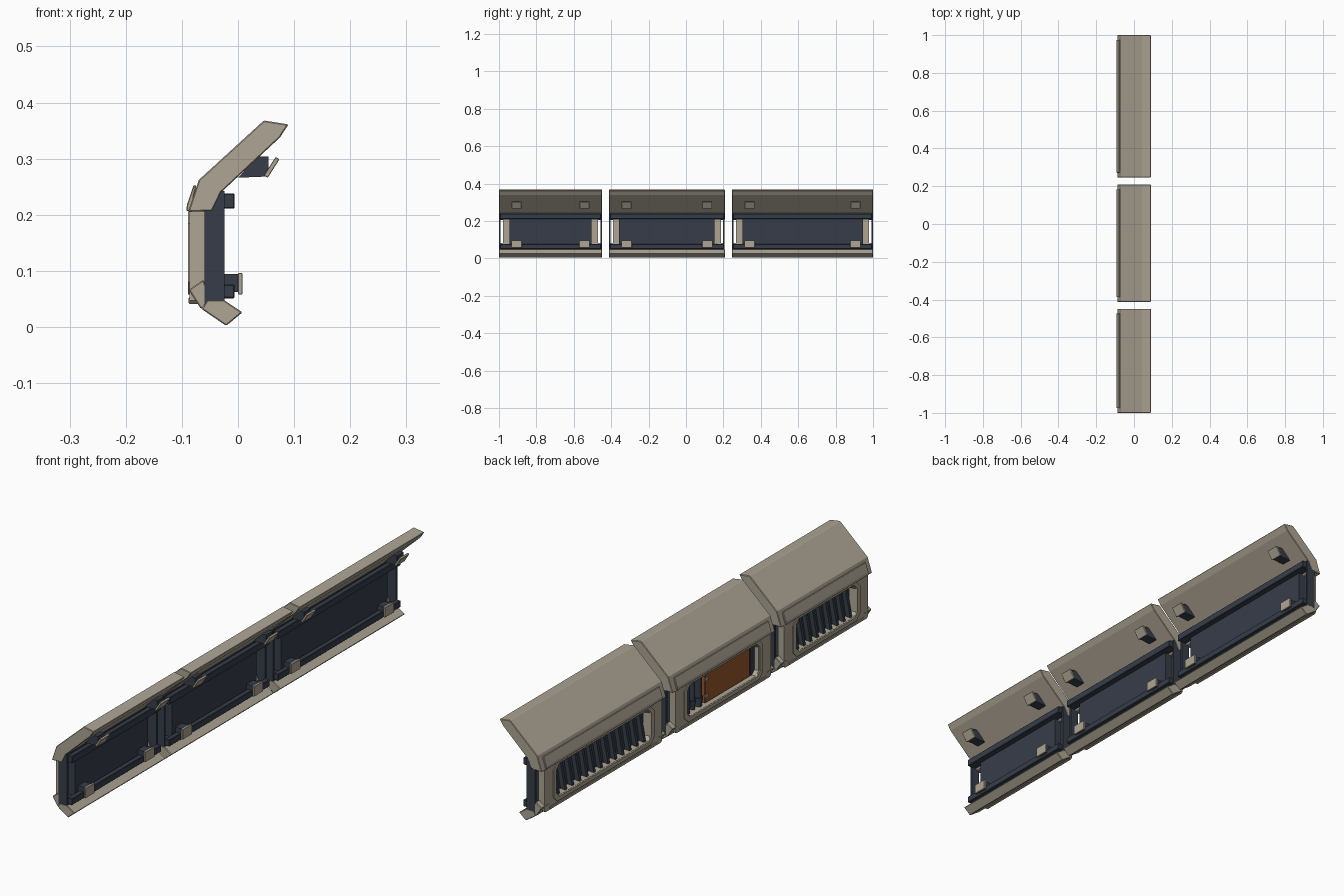
import bpy, bmesh, math

if "Cube" in bpy.data.objects:
    bpy.data.objects.remove(bpy.data.objects["Cube"])


def material(name, rgb):
    m = bpy.data.materials.new(name)
    m.diffuse_color = (*rgb, 1)
    m.use_nodes = True
    m.node_tree.nodes["Principled BSDF"].inputs["Base Color"].default_value = m.diffuse_color
    return m


TAN = material("warm_grey", (0.42, 0.375, 0.30))
NAVY = material("dark_navy", (0.037, 0.046, 0.066))
ORANGE = material("rust_orange", (0.31, 0.095, 0.025))


def finish(bm, name, mat, bevel=0.0):
    bmesh.ops.recalc_face_normals(bm, faces=bm.faces)
    me = bpy.data.meshes.new(name)
    bm.to_mesh(me)
    bm.free()
    me.materials.append(mat)
    ob = bpy.data.objects.new(name, me)
    bpy.context.collection.objects.link(ob)
    if bevel:
        mod = ob.modifiers.new("bevel", "BEVEL")
        mod.width = bevel
        mod.segments = 1
        mod.limit_method = "ANGLE"
    return ob


def prism(name, profile, y0, y1, mat, bevel=0.0):
    """Extrude an (x, z) profile along y."""
    bm = bmesh.new()
    a = [bm.verts.new((x, y0, z)) for x, z in profile]
    b = [bm.verts.new((x, y1, z)) for x, z in profile]
    bm.faces.new(a)
    bm.faces.new(b[::-1])
    n = len(a)
    for i in range(n):
        j = (i + 1) % n
        bm.faces.new((a[i], b[i], b[j], a[j]))
    return finish(bm, name, mat, bevel)


def box(name, x, y, z, mat, bevel=0.0):
    rect = [(x[0], z[0]), (x[1], z[0]), (x[1], z[1]), (x[0], z[1])]
    return prism(name, rect, y[0], y[1], mat, bevel)


def octagon(y0, y1, z0, z1, c):
    """Rectangle with clipped corners, as (y, z) points."""
    return [(y0 + c, z0), (y1 - c, z0), (y1, z0 + c), (y1, z1 - c),
            (y1 - c, z1), (y0 + c, z1), (y0, z1 - c), (y0, z0 + c)]


def ring(name, x0, x1, outer, inner, inner_back, mat, bevel=0.0):
    """Frame with a clipped opening that narrows towards the back."""
    bm = bmesh.new()
    loops = [[bm.verts.new((x, y, z)) for y, z in pts] for x, pts in
             ((x0, outer), (x0, inner), (x1, inner_back), (x1, outer))]
    for k in range(4):
        p, q = loops[k], loops[(k + 1) % 4]
        for i in range(8):
            j = (i + 1) % 8
            bm.faces.new((p[i], p[j], q[j], q[i]))
    return finish(bm, name, mat, bevel)


def cylinder(name, x, y, z0, z1, r, mat):
    bm = bmesh.new()
    bmesh.ops.create_cone(bm, cap_ends=True, segments=12, radius1=r, radius2=r, depth=z1 - z0)
    bmesh.ops.translate(bm, verts=bm.verts, vec=(x, y, (z0 + z1) / 2))
    return finish(bm, name, mat)


SHIELD = [(-0.089, 0.205), (-0.070, 0.262), (0.046, 0.368), (0.090, 0.361),
          (0.075, 0.338), (-0.030, 0.240), (-0.046, 0.207)]
TRIM = [(-0.092, 0.207), (-0.091, 0.218), (-0.079, 0.253), (-0.074, 0.252), (-0.085, 0.207)]
SKIRT = [(-0.065, 0.032), (-0.021, 0.002), (0.008, 0.026), (-0.025, 0.048), (-0.055, 0.048)]
TAB = [(-0.088, 0.066), (-0.062, 0.084), (-0.052, 0.062), (-0.055, 0.036), (-0.066, 0.032)]
BRACKET = [(0.000, 0.266), (0.049, 0.268), (0.054, 0.280), (0.054, 0.304), (0.036, 0.304)]
BRACKET_PLATE = [(0.046, 0.270), (0.053, 0.266), (0.074, 0.299), (0.067, 0.303)]


def louvres(a, b):
    """Sloped dark backing carrying upright fins."""
    prism("louvre_backing", [(-0.062, 0.070), (-0.056, 0.070), (-0.034, 0.200), (-0.040, 0.200)],
          a, b, NAVY)
    n = round((b - a) / 0.042)
    fin = [(-0.080, 0.076), (-0.056, 0.076), (-0.036, 0.198), (-0.056, 0.198)]
    for i in range(n):
        y = a + (b - a) * (i + 0.5) / n
        prism("louvre_fin", fin, y - 0.006, y + 0.006, NAVY)


def service_bay(a, b):
    """Rust coloured hatch beside a bay of upright pipes."""
    split = b - 0.125
    box("hatch", (-0.073, -0.058), (a + 0.035, split), (0.078, 0.192), ORANGE, 0.002)
    box("bay_divider", (-0.070, -0.058), (a, a + 0.027), (0.075, 0.195), NAVY)
    for z in (0.100, 0.165):
        box("hatch_hinge", (-0.076, -0.072), (split - 0.016, split + 0.006), (z, z + 0.010), TAN)
    for i, r in enumerate((0.013, 0.009, 0.013)):
        y = split + 0.026 + i * 0.036
        cylinder("pipe", -0.062, y, 0.070, 0.200, r, NAVY)
        cylinder("pipe_collar", -0.062, y, 0.100, 0.112, r + 0.004, NAVY)


def section(y0, y1, fill):
    # Armour shell
    prism("upper_shield", SHIELD, y0, y1, TAN, 0.002)
    prism("shield_trim", TRIM, y0 + 0.025, y1 - 0.025, TAN, 0.0015)
    prism("lower_skirt", SKIRT, y0, y1, TAN, 0.002)

    # Outer window frame and its raised surround
    a, b = y0 + 0.095, y1 - 0.095
    hole = octagon(a, b, 0.075, 0.196, 0.016)
    ring("window_frame", -0.086, -0.060, octagon(y0 + 0.022, y1 - 0.022, 0.041, 0.212, 0.006),
         hole, octagon(a + 0.006, b - 0.006, 0.078, 0.193, 0.014), TAN)
    ring("window_surround", -0.089, -0.085, octagon(a - 0.022, b + 0.022, 0.058, 0.206, 0.022),
         octagon(a - 0.004, b + 0.004, 0.072, 0.199, 0.018), hole, TAN)
    box("lower_lip", (-0.088, -0.080), (y0 + 0.05, y1 - 0.05), (0.041, 0.053), TAN, 0.002)

    # Dark structural back
    box("back_panel", (-0.040, -0.029), (y0 + 0.055, y1 - 0.055), (0.050, 0.225), NAVY)
    box("top_beam", (-0.060, -0.024), (y0 + 0.002, y1 - 0.002), (0.212, 0.242), NAVY)
    box("bottom_beam", (-0.060, -0.024), (y0 + 0.002, y1 - 0.002), (0.031, 0.062), NAVY)
    box("top_rail", (-0.026, -0.006), (y0 + 0.006, y1 - 0.006), (0.211, 0.238), NAVY, 0.002)
    box("bottom_rail", (-0.026, -0.006), (y0 + 0.006, y1 - 0.006), (0.051, 0.076), NAVY, 0.002)

    # Mirrored end parts
    for end, s in ((y0, 1), (y1, -1)):
        def span(p, q):
            return tuple(sorted((end + s * p, end + s * q)))
        box("end_post", (-0.060, -0.024), span(0.001, 0.009), (0.031, 0.242), NAVY)
        box("panel_return", (-0.060, -0.029), span(0.055, 0.063), (0.060, 0.215), NAVY)
        prism("corner_tab", TAB, *span(0.002, 0.045), TAN, 0.002)
        box("clip_mount", (-0.030, 0.000), span(0.075, 0.115), (0.062, 0.094), NAVY)
        box("clip_plate", (0.000, 0.008), span(0.066, 0.122), (0.058, 0.096), TAN, 0.001)
        prism("shield_bracket", BRACKET, *span(0.075, 0.115), NAVY)
        prism("bracket_plate", BRACKET_PLATE, *span(0.068, 0.120), TAN, 0.001)
    fill(a, b)


section(-1.0, -0.449, louvres)
section(-0.412, 0.208, service_bay)
section(0.246, 1.0, louvres)
